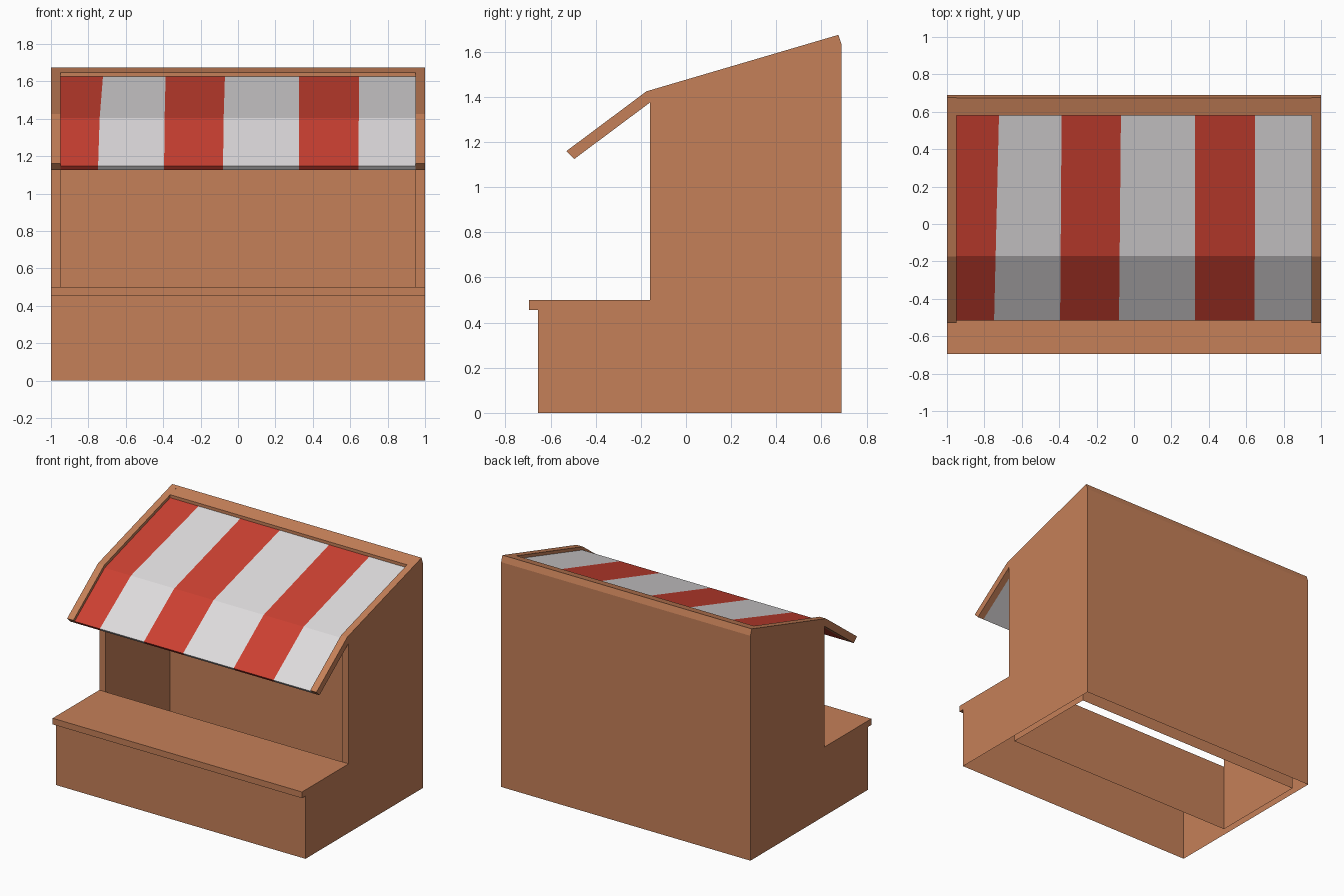
import bpy, bmesh

if "Cube" in bpy.data.objects:
    bpy.data.objects.remove(bpy.data.objects["Cube"])


def material(name, rgb):
    m = bpy.data.materials.new(name)
    m.diffuse_color = (*rgb, 1)
    m.use_nodes = True
    m.node_tree.nodes["Principled BSDF"].inputs["Base Color"].default_value = m.diffuse_color
    return m


WOOD = material("warm_wood", (0.56, 0.215, 0.098))
RED = material("awning_red", (0.60, 0.052, 0.031))
WHITE = material("awning_white", (0.73, 0.71, 0.72))


def finish(bm, name, mats):
    bmesh.ops.remove_doubles(bm, verts=bm.verts, dist=1e-5)
    me = bpy.data.meshes.new(name)
    bm.to_mesh(me)
    bm.free()
    for m in mats:
        me.materials.append(m)
    ob = bpy.data.objects.new(name, me)
    bpy.context.collection.objects.link(ob)
    return ob


def strip(bm, path, left, right, mat=0):
    """Sweep a (y, z) path sideways; left/right give x as a function of y."""
    rows = [(bm.verts.new((left(y), y, z)), bm.verts.new((right(y), y, z)))
            for y, z in path]
    for (a, b), (c, d) in zip(rows, rows[1:]):
        bm.faces.new((a, b, d, c)).material_index = mat


def band(bm, path, x0, x1):
    strip(bm, path, lambda y: x0, lambda y: x1)


def panel(bm, outline, x, sign):
    """Flat (y, z) outline at x, facing the given x direction."""
    f = bm.faces.new([bm.verts.new((x, y, z)) for y, z in outline])
    f.normal_update()
    if f.normal.x * sign < 0:
        f.normal_flip()


FRONT = [(-0.655, 0), (-0.655, 0.455), (-0.695, 0.455), (-0.695, 0.5), (-0.16, 0.5)]
ARM = [(-0.16, 1.375), (-0.495, 1.125), (-0.53, 1.16), (-0.175, 1.425)]
RIDGE = (0.675, 1.675)
BACK = [RIDGE, (0.69, 1.63), (0.69, 0)]
INNER_TOP = (0.58, 1.647)

# counter: hollow, open underneath
bm = bmesh.new()
band(bm, FRONT, -1, 1)
band(bm, [(-0.16, 0.5), (-0.16, 0)], -0.95, 0.95)
finish(bm, "counter", [WOOD])

# side walls with awning arms
for s, name in ((1, "side_wall_right"), (-1, "side_wall_left")):
    bm = bmesh.new()
    panel(bm, FRONT + ARM + BACK, s, s)
    panel(bm, [(-0.16, 0)] + ARM + [INNER_TOP, (0.58, 0)], 0.95 * s, -s)
    band(bm, [(-0.16, 0.5)] + ARM + [RIDGE], *sorted((0.95 * s, s)))
    finish(bm, name, [WOOD])

# back wall
bm = bmesh.new()
band(bm, BACK, -1, 1)
band(bm, [(0.58, 0), INNER_TOP, RIDGE], -0.95, 0.95)
finish(bm, "back_wall", [WOOD])

# striped awning, set slightly below the frame
CLOTH = [(0.58, 1.595), (-0.16, 1.375), (-0.495, 1.125),
         (-0.515, 1.147), (-0.17, 1.403), (0.58, 1.625)]
SEAMS = [(-0.95, -0.95), (-0.748, -0.722), (-0.395, -0.387),
         (-0.08, -0.07), (0.325, 0.325), (0.645, 0.647), (0.95, 0.95)]


def seam(i):
    lo, hi = SEAMS[i]
    return lambda y: lo + (hi - lo) * (y + 0.515) / 1.095


bm = bmesh.new()
for i in range(6):
    strip(bm, CLOTH, seam(i), seam(i + 1), i % 2)
finish(bm, "awning", [RED, WHITE])
